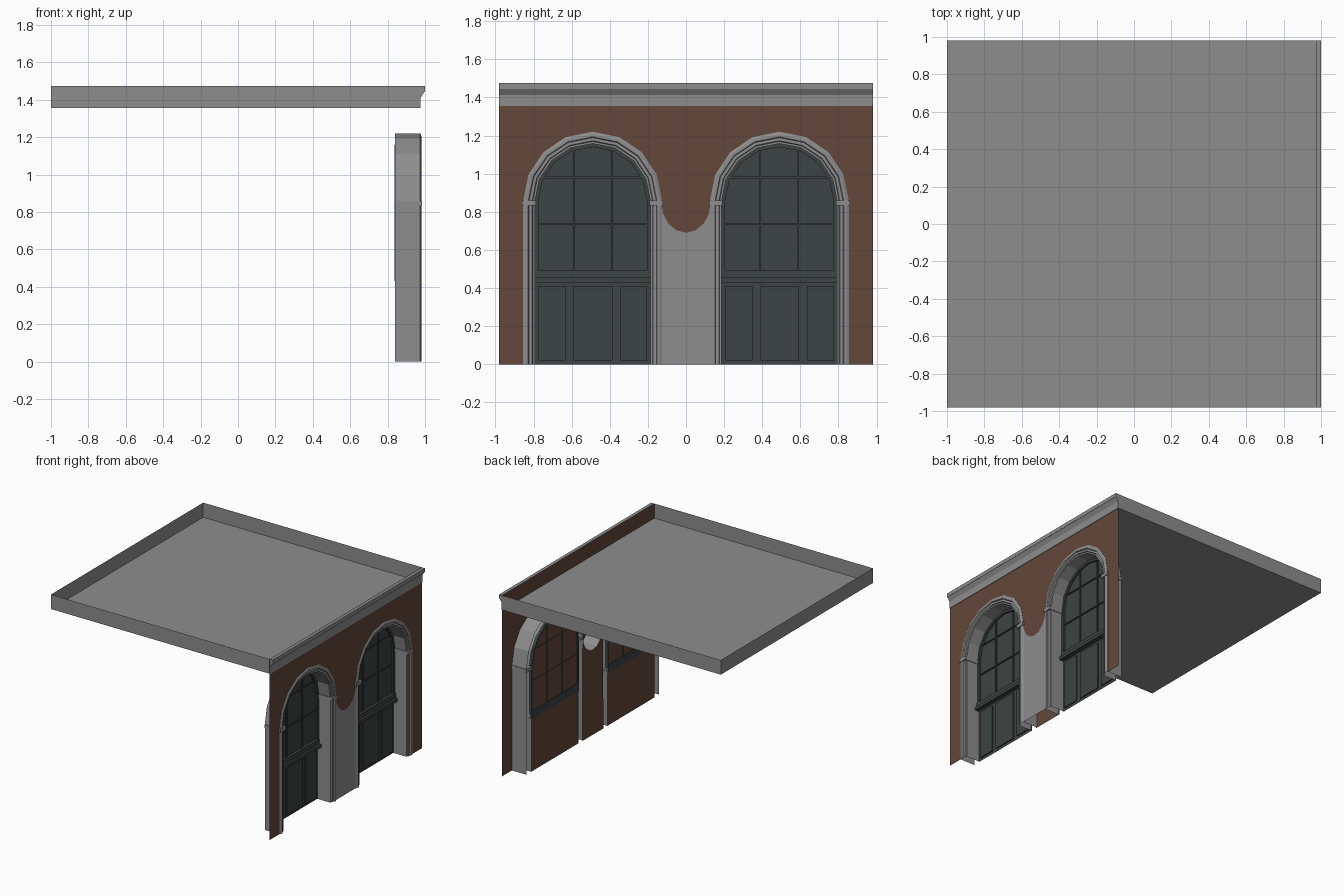
import bpy, math

if "Cube" in bpy.data.objects:
    bpy.data.objects.remove(bpy.data.objects["Cube"])

def material(name, rgb):
    m = bpy.data.materials.new(name)
    m.diffuse_color = (*rgb, 1)
    m.use_nodes = True
    m.node_tree.nodes["Principled BSDF"].inputs["Base Color"].default_value = m.diffuse_color
    return m

STONE = material("grey stone", (0.27, 0.27, 0.27))
BRICK = material("brown brick", (0.125, 0.065, 0.044))
DARK = material("dark green grey paint", (0.047, 0.056, 0.056))

def mesh(name, verts, faces, mat):
    me = bpy.data.meshes.new(name)
    me.from_pydata(verts, [], faces)
    me.update()
    me.materials.append(mat)
    ob = bpy.data.objects.new(name, me)
    bpy.context.collection.objects.link(ob)
    return ob

def plate(name, x, outline, mat):
    """Flat polygon in the wall plane, facing +x; outline is (y, z) counter-clockwise."""
    return mesh(name, [(x, y, z) for y, z in outline], [list(range(len(outline)))], mat)

def box(name, x0, x1, y0, y1, z0, z1, mat):
    v = [(x, y, z) for x in (x0, x1) for y in (y0, y1) for z in (z0, z1)]
    f = [(0, 1, 3, 2), (4, 6, 7, 5), (0, 4, 5, 1), (2, 3, 7, 6), (0, 2, 6, 4), (1, 5, 7, 3)]
    return mesh(name, v, f, mat)

SPRING, SEG = 0.855, 8          # arch springing height, sides per half circle
BACK, FRONT = 0.84, 0.972       # window plane and wall plane
W = 0.98                        # half width of the wall

def arch(cy, r, z0=0.0):
    """Arched outline from lower right, over the top, to lower left."""
    pts = [(cy + r, z0)]
    for i in range(SEG + 1):
        a = math.pi * i / SEG
        pts.append((cy + r * math.cos(a), SPRING + r * math.sin(a)))
    return pts + [(cy - r, z0)]

# curved dip between the two arches, left to right
dip = [(0.13 * math.cos(math.pi + math.pi * i / SEG),
        0.85 + 0.16 * math.sin(math.pi + math.pi * i / SEG)) for i in range(SEG + 1)]

# brick wall with both arched openings; the dip bounds it between the arches
left = arch(-0.49, 0.36)[::-1]
right = arch(0.49, 0.36)[::-1]
plate("brick_wall", FRONT,
      [(-W, 0)] + left[:-1] + dip[1:-1] + right[1:] + [(W, 0), (W, 1.475), (-W, 1.475)], BRICK)

# centre pier: stone front, brick back, curved stone top
pier = [(0.135, 0)] + dip[::-1] + [(-0.135, 0)]
plate("pier_front", FRONT, pier, STONE)
plate("pier_back", BACK, pier, BRICK)
n = len(dip)
mesh("pier_curved_top", [(x, y, z) for x in (BACK, FRONT) for y, z in dip],
     [(i, i + n, i + n + 1, i + 1) for i in range(n - 1)], STONE)

# moulded arch surround: (radius, x) profile
PROFILE = [(0.365, BACK), (0.365, 0.974), (0.352, 0.98), (0.338, 0.98),
           (0.334, 0.972), (0.318, 0.972), (0.314, 0.964), (0.303, 0.964), (0.303, BACK)]

def bay(side, cy):
    rings = [[(x, y, z) for y, z in arch(cy, r)] for r, x in PROFILE]
    m = len(rings[0])
    mesh(side + "_arch_surround", [v for ring in rings for v in ring],
         [(j * m + i, j * m + i + 1, (j + 1) * m + i + 1, (j + 1) * m + i)
          for j in range(len(rings) - 1) for i in range(m - 1)], STONE)
    # imposts where the arch springs
    for s, tag in ((-1, "a"), (1, "b")):
        y0, y1 = sorted((cy + s * 0.298, cy + s * 0.37))
        box(f"{side}_impost_{tag}", BACK, 0.984, y0, y1, 0.832, 0.86, STONE)
    # door and glazing plane, with brick-coloured backing
    plate(side + "_door_and_glazing", 0.846, arch(cy, 0.305), DARK)
    plate(side + "_backing", 0.8415, arch(cy, 0.303), BRICK)
    # arched sash frame
    outer, inner = arch(cy, 0.304, 0.47), arch(cy, 0.285, 0.47)
    k = len(outer)
    ring = [(x, y, z) for x, o in ((0.836, outer), (0.862, outer), (0.862, inner), (0.836, inner))
            for y, z in o]
    mesh(side + "_sash_frame", ring,
         [(a * k + i, a * k + i + 1, b * k + i + 1, b * k + i)
          for a, b in ((0, 1), (1, 2), (2, 3), (3, 0)) for i in range(k - 1)], DARK)
    # glazing bars
    for z in (0.735, 0.98):
        h = 0.29 if z < SPRING else 0.26
        box(f"{side}_bar_across", 0.839, 0.855, cy - h, cy + h, z - 0.004, z + 0.004, DARK)
    for dy in (-0.1, 0.1):
        box(f"{side}_bar_upright", 0.839, 0.855, cy + dy - 0.004, cy + dy + 0.004, 0.48, 1.13, DARK)
    # transom rail
    box(side + "_transom", 0.836, 0.868, cy - 0.303, cy + 0.303, 0.45, 0.495, DARK)
    box(side + "_transom_lip", 0.836, 0.885, cy - 0.303, cy + 0.303, 0.43, 0.455, DARK)
    # three raised door panels
    for a, b in ((-0.283, -0.142), (-0.1, 0.103), (0.145, 0.286)):
        box(side + "_door_panel", 0.846, 0.855, cy + a, cy + b, 0.02, 0.41, DARK)

for side, cy in (("left", -0.49), ("right", 0.49)):
    bay(side, cy)

# cornice: profile run along the top of the wall
cor = [(FRONT + 0.001, 1.355), (0.977, 1.355), (0.977, 1.412), (0.998, 1.445),
       (1.0, 1.445), (1.0, 1.475), (FRONT + 0.001, 1.475)]
c = len(cor)
mesh("cornice", [(x, y, z) for y in (-W, W) for x, z in cor],
     [(i, (i + 1) % c, (i + 1) % c + c, i + c) for i in range(c)]
     + [list(range(c))[::-1], list(range(c, 2 * c))], STONE)

# flat roof with thin parapets on three sides
corners = [(FRONT, -W), (-1, -W), (-1, W), (FRONT, W)]
mesh("roof_and_parapet", [(x, y, z) for z in (1.356, 1.475) for x, y in corners],
     [(0, 3, 2, 1)] + [(i, i + 1, i + 5, i + 4) for i in range(3)], STONE)
